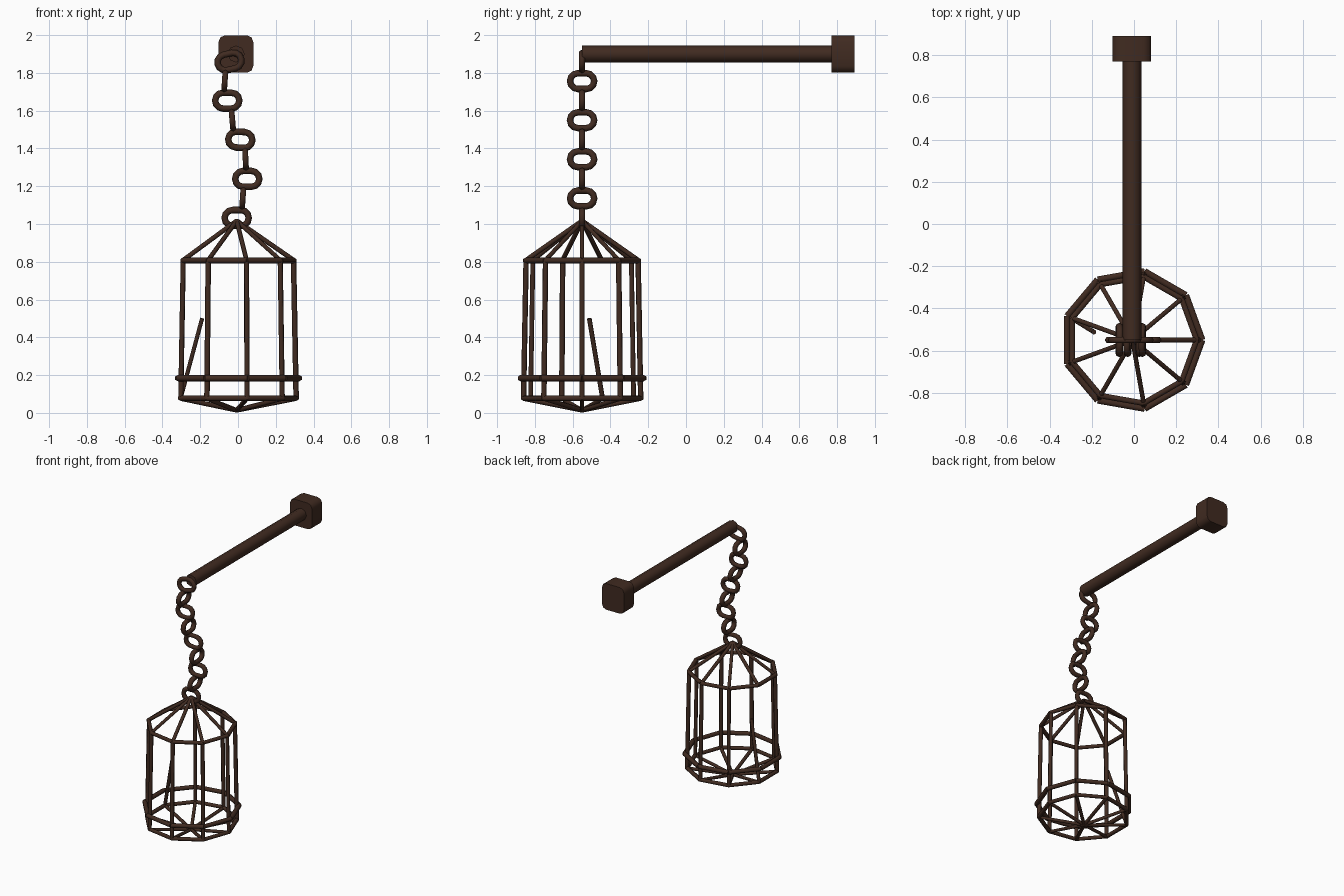
import bpy, bmesh, math
from mathutils import Vector, Matrix

cube = bpy.data.objects.get("Cube")
if cube:
    bpy.data.objects.remove(cube)

iron = bpy.data.materials.new("dark rusty brown")
iron.use_nodes = True
COLOUR = (0.052, 0.024, 0.015, 1)
iron.diffuse_color = COLOUR
iron.node_tree.nodes["Principled BSDF"].inputs["Base Color"].default_value = COLOUR

CAGE = Vector((-0.007, -0.55, 0))
SIDES = 9
BROKEN = 4  # index of the snapped bar


def finish(name, bm):
    """Make the object: smooth sides, sharp ends."""
    for f in bm.faces:
        f.smooth = True
    for e in bm.edges:
        e.smooth = e.calc_face_angle(0) < math.radians(65)
    mesh = bpy.data.meshes.new(name)
    bm.to_mesh(mesh)
    bm.free()
    mesh.materials.append(iron)
    bpy.context.collection.objects.link(bpy.data.objects.new(name, mesh))


def rod(bm, a, b, radius, sides=6):
    """Capped prism running from a to b."""
    a, b = Vector(a), Vector(b)
    d = b - a
    turn = d.to_track_quat('Z', 'Y').to_matrix().to_4x4()
    bmesh.ops.create_cone(bm, cap_ends=True, segments=sides, radius1=radius,
                          radius2=radius, depth=d.length,
                          matrix=Matrix.Translation((a + b) / 2) @ turn)


def corner(i, radius, z):
    t = math.tau * i / SIDES
    return CAGE + Vector((radius * math.cos(t), radius * math.sin(t), z))


# Cage hoops, each made of straight segments
for name, radius, z, thick in (("top_hoop", 0.304, 0.807, 0.015),
                               ("lower_hoop", 0.331, 0.184, 0.017),
                               ("bottom_hoop", 0.315, 0.078, 0.015)):
    bm = bmesh.new()
    for i in range(SIDES):
        rod(bm, corner(i, radius, z), corner(i + 1, radius, z), thick)
    finish(name, bm)

# Upright bars, with one missing
bm = bmesh.new()
for i in range(SIDES):
    if i != BROKEN:
        rod(bm, corner(i, 0.315, 0.07), corner(i, 0.301, 0.815), 0.0145)
finish("upright_bars", bm)

# Snapped bar leaning inward
bm = bmesh.new()
rod(bm, corner(BROKEN, 0.315, 0.08), (-0.19, -0.512, 0.5), 0.0125)
finish("broken_bar", bm)

# Roof and floor spokes
for name, radius, z, tip in (("roof_spokes", 0.304, 0.807, 1.017),
                             ("floor_spokes", 0.315, 0.076, 0.014)):
    bm = bmesh.new()
    for i in range(SIDES):
        rod(bm, corner(i, radius, z), CAGE + Vector((0, 0, tip)), 0.0125)
    finish(name, bm)


# Chain links: wide ovals, alternately turned a quarter
def link(name, x, z, quarter, tilt):
    bm = bmesh.new()
    straight, bend, tube, arc, ring = 0.022, 0.042, 0.0175, 6, 6
    loops = []
    for side in (1, -1):
        for k in range(arc + 1):
            t = math.pi * (k / arc - 0.5) + (0 if side > 0 else math.pi)
            out = Vector((math.cos(t), 0, math.sin(t)))
            centre = Vector((side * straight, 0, 0)) + out * bend
            loops.append([bm.verts.new(centre + out * tube * math.cos(s)
                                       + Vector((0, tube * math.sin(s), 0)))
                          for s in (math.tau * j / ring for j in range(ring))])
    for n, a in enumerate(loops):
        b = loops[(n + 1) % len(loops)]
        for j in range(ring):
            m = (j + 1) % ring
            bm.faces.new((a[j], a[m], b[m], b[j]))
    bmesh.ops.recalc_face_normals(bm, faces=bm.faces)
    bm.transform(Matrix.Translation((x, CAGE.y, z))
                 @ Matrix.Rotation(math.radians(tilt), 4, 'Y')
                 @ Matrix.Rotation(math.pi / 2 if quarter else 0, 4, 'Z'))
    finish(name, bm)


sway = ((-0.045, -12), (-0.07, 4), (-0.057, 0), (-0.03, -5), (0.012, 3),
        (0.04, -3), (0.049, 0), (0.025, 4), (-0.007, 0))
for n, (x, tilt) in enumerate(sway):
    link(f"chain_link_{n + 1}", x, 1.86 - n * 0.1035, n % 2 == 1, tilt)

# Beam reaching out from the wall
bm = bmesh.new()
rod(bm, (-0.01, CAGE.y, 1.9), (-0.01, 0.79, 1.9), 0.045, 8)
finish("beam", bm)

# Wall block with rounded long edges
bm = bmesh.new()
bmesh.ops.create_cube(bm, size=1)
bm.transform(Matrix.Translation((-0.011, 0.831, 1.9))
             @ Matrix.Diagonal((0.184, 0.12, 0.198, 1)))
long_edges = [e for e in bm.edges
              if abs(e.verts[0].co.y - e.verts[1].co.y) > 0.1]
bmesh.ops.bevel(bm, geom=long_edges, offset=0.035, segments=2, profile=0.5,
                affect='EDGES')
finish("wall_block", bm)
